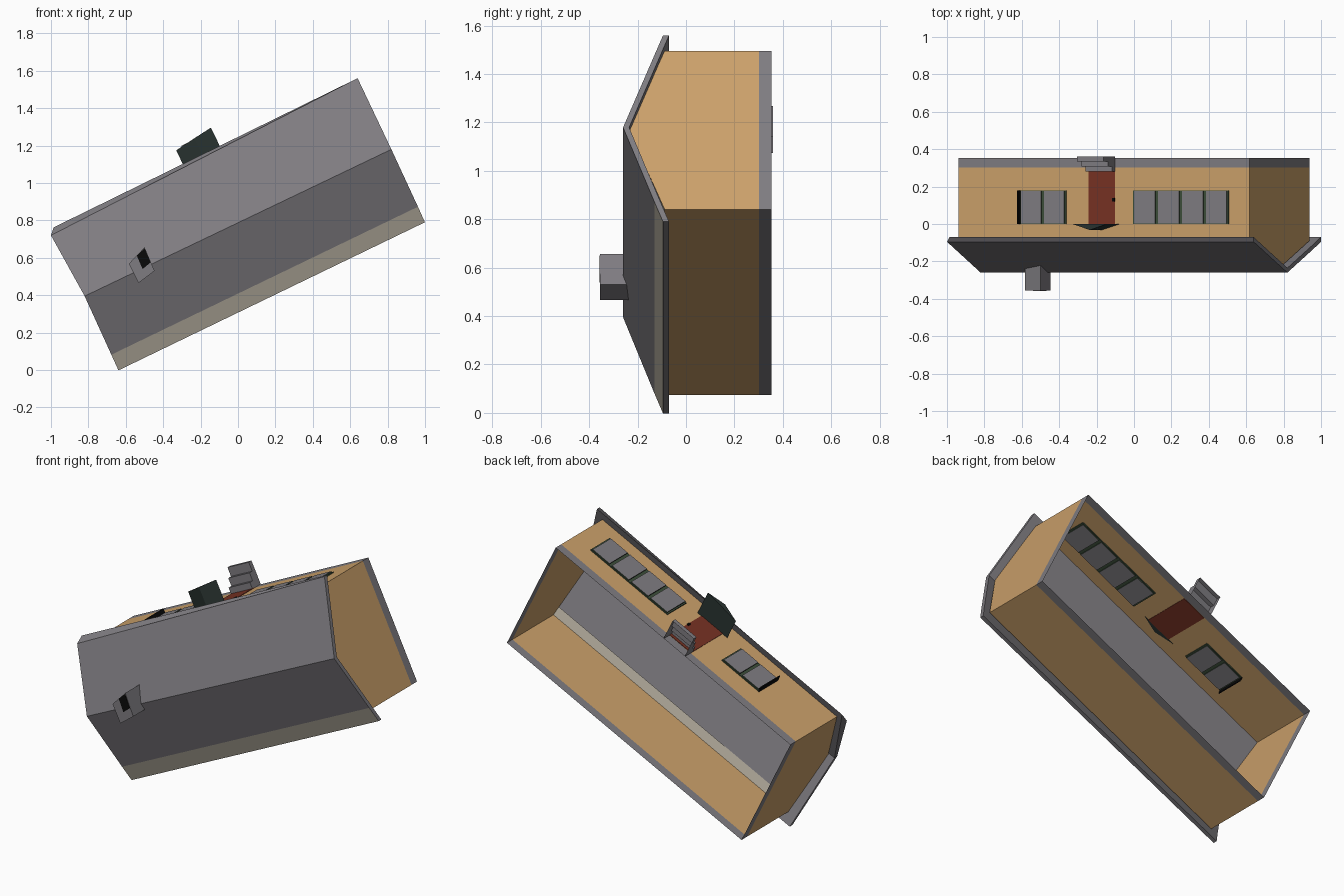
import bpy, math
from mathutils import Matrix, Vector

if "Cube" in bpy.data.objects:
    bpy.data.objects.remove(bpy.data.objects["Cube"])

# House frame: a = along ridge, b = across, c = house "up" (faces world -y)
T = math.radians(26.2)
S, C = math.sin(T), math.cos(T)
M = Matrix(((C, -S, 0, 0), (0, 0, -1, 0), (S, C, 0, 0.785), (0, 0, 0, 1)))


def mat(name, r, g, b):
    m = bpy.data.materials.new(name)
    m.diffuse_color = (r, g, b, 1)
    m.use_nodes = True
    m.node_tree.nodes["Principled BSDF"].inputs["Base Color"].default_value = m.diffuse_color
    return m


GREY = mat("stone grey", 0.212, 0.203, 0.22)
TAN = mat("tan plaster", 0.6, 0.355, 0.145)
EAVE = mat("pale eave", 0.48, 0.44, 0.36)
DOOR = mat("red brown door", 0.185, 0.032, 0.017)
GREEN = mat("dark green canopy", 0.022, 0.033, 0.03)
FRAME = mat("green window frame", 0.045, 0.075, 0.042)
BLACK = mat("black", 0.003, 0.003, 0.003)


def make(name, verts, faces, mats, rule=None):
    me = bpy.data.meshes.new(name)
    me.from_pydata([M @ Vector(v) for v in verts], [], faces)
    for m in mats:
        me.materials.append(m)
    for p in me.polygons:
        if rule:
            p.material_index = rule(p.index)
    me.update()
    ob = bpy.data.objects.new(name, me)
    bpy.context.collection.objects.link(ob)
    return ob


# prism faces order: -c, +c, -b, +a, +b, -a
BOX = [(0, 3, 2, 1), (4, 5, 6, 7), (0, 1, 5, 4), (1, 2, 6, 5), (2, 3, 7, 6), (3, 0, 4, 7)]


def prism(name, plan, c, mats, rule=None):
    return make(name, [(x, y, z) for z in c for x, y in plan], BOX, mats, rule)


def box(name, a, b, c, mats, rule=None):
    plan = [(a[0], b[0]), (a[1], b[0]), (a[1], b[1]), (a[0], b[1])]
    return prism(name, plan, c, mats, rule)


A, B = 0.867, 0.366
LOOP = [(-A, -B), (A, -B), (A, 0), (A, B), (-A, B), (-A, 0)]


# open shell of walls with gable peaks, then the foundation band
def ring(name, low, tops, m):
    v = [(x, y, low) for x, y in LOOP] + [(x, y, t) for (x, y), t in zip(LOOP, tops)]
    make(name, v, [(i, (i + 1) % 6, (i + 1) % 6 + 6, i + 6) for i in range(6)], [m])


ring("walls", -0.302, [0.088, 0.088, 0.235, 0.088, 0.088, 0.235], TAN)
ring("foundation", -0.354, [-0.302] * 6, GREY)

# roof slab: rows run across the slopes, slightly crooked at one corner
outer = [(-0.921, -0.424, 0.095), (0.899, -0.437, 0.095),
         (-0.918, -0.332, 0.131), (0.902, -0.346, 0.131),
         (-0.908, 0.012, 0.260), (0.910, -0.008, 0.260),
         (-0.926, 0.383, 0.095), (0.916, 0.413, 0.095)]
inner = [(-0.921, -0.424, 0.070), (0.899, -0.437, 0.070),
         (-0.918, -0.332, 0.106), (0.902, -0.346, 0.106),
         (-0.908, 0.012, 0.235), (0.910, -0.008, 0.235),
         (-0.895, 0.415, 0.070), (0.916, 0.413, 0.070)]
faces = []
for k in (0, 2, 4):
    faces.append((k, k + 1, k + 3, k + 2))
    faces.append((k + 8, k + 10, k + 11, k + 9))
for k in (0, 2, 4):
    faces.append((k, k + 2, k + 10, k + 8))
    faces.append((k + 1, k + 9, k + 11, k + 3))
faces += [(0, 8, 9, 1), (6, 7, 15, 14)]
make("roof", outer + inner, faces, [GREY, EAVE], lambda i: 1 if i == 0 else 0)

# pale strip on the inside of the lower slope
make("inner_eave_strip", [(-A, -B, 0.086), (A, -B, 0.086), (A, -0.315, 0.106), (-A, -0.315, 0.106)],
     [(0, 3, 2, 1)], [EAVE])

# skewed chimney with dark flue opening
prism("chimney", [(-0.618, -0.052), (-0.513, -0.032), (-0.505, 0.105), (-0.619, 0.063)],
      (0.19, 0.355), [GREY])
prism("chimney_flue", [(-0.566, 0.005), (-0.512, 0.018), (-0.508, 0.1), (-0.562, 0.083)],
      (0.35, 0.357), [BLACK])

# door and knob
box("door", (-0.09, 0.067), (B - 0.003, B + 0.003), (-0.30, 0.0), [DOOR])
box("door_knob", (0.055, 0.067), (B, B + 0.01), (-0.14, -0.12), [BLACK])

# hollow steps in front of the door: extruded stair profile, open underneath
stair = [(B, -0.36), (0.505, -0.36), (0.505, -0.334), (0.452, -0.334),
         (0.452, -0.308), (0.405, -0.308), (0.405, -0.282), (B, -0.282)]
n = len(stair)
make("steps", [(a, b, c) for a in (-0.09, 0.067) for b, c in stair],
     [(i, i + n, i + n + 1, i + 1) for i in range(1, n - 1)]
     + [tuple(range(n)), tuple(reversed(range(n, 2 * n)))], [GREY])

# shallow peaked canopy over the door
prof = [(-0.125, 0.0), (0.095, 0.0), (-0.012, 0.032)]
v = [(a, B - 0.002, c) for a, c in prof] + \
    [(a, b, c) for (a, c), b in zip(prof, (0.495, 0.522, 0.51))]
make("door_canopy", v, [(0, 1, 2), (3, 5, 4), (0, 3, 4, 1), (1, 4, 5, 2), (2, 5, 3, 0)], [GREEN])


# rows of windows, seen from both sides of the wall, with green bars and dark ends
def windows(name, start, end, count):
    box(name + "_frame", (start, end), (B - 0.006, B + 0.006), (-0.18, 0.0),
        [FRAME, BLACK], lambda i: 1 if i == 5 else 0)
    pitch = (end - start) / count
    for i in range(count):
        a = start + pitch * i
        box(f"{name}_pane_{i + 1}", (a + 0.009, a + pitch - 0.009), (B - 0.012, B + 0.012),
            (-0.176, -0.004), [FRAME, GREY, BLACK],
            lambda f: {2: 1, 4: 1, 5: 2}.get(f, 0))


windows("left_window", -0.496, -0.223, 2)
windows("right_window", 0.178, 0.747, 4)
# dark end panel standing out beside the left windows
box("left_window_end", (-0.5, -0.494), (B - 0.03, B + 0.035), (-0.18, 0.0), [BLACK])
